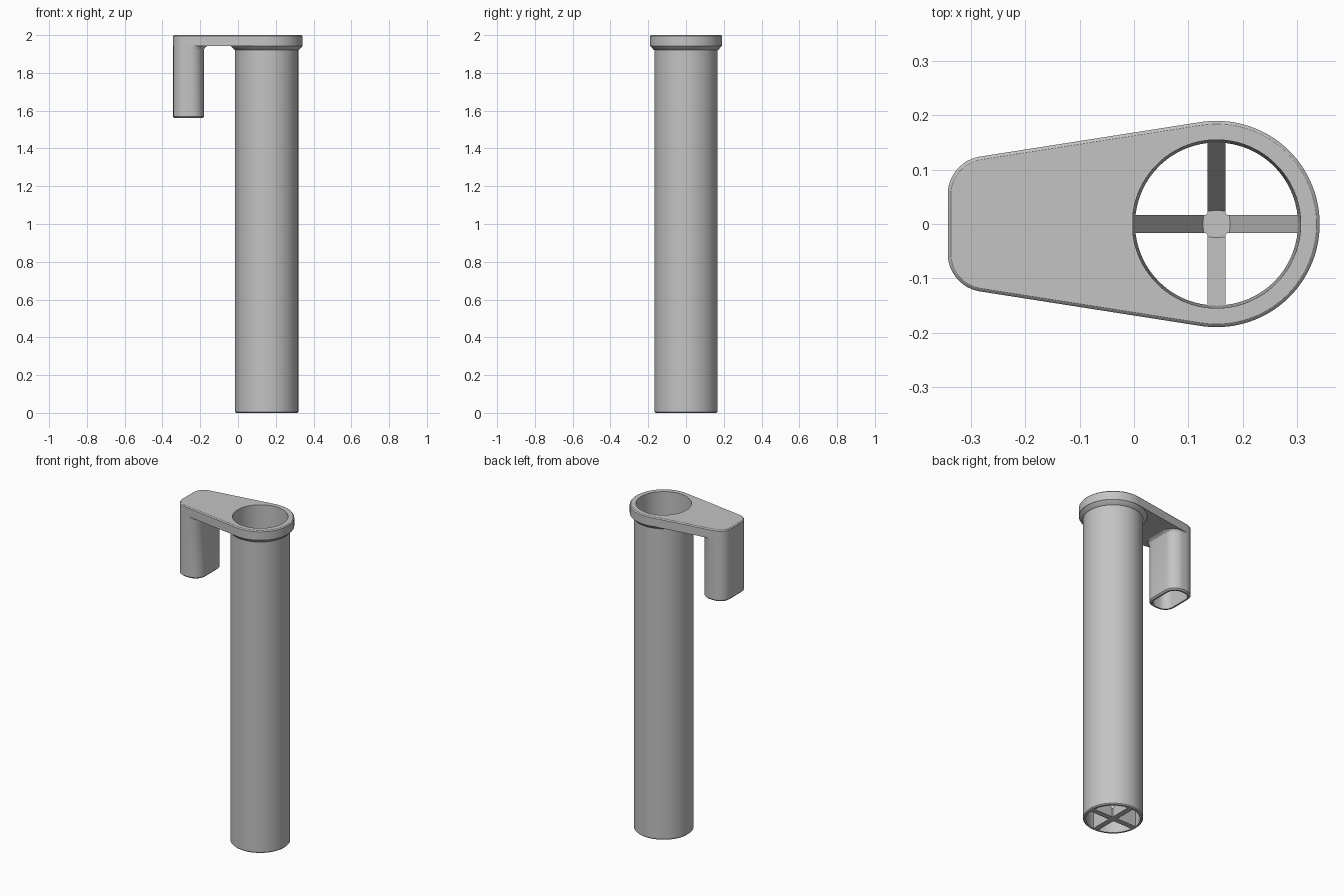
import bpy, bmesh
from math import cos, sin, pi, radians, atan2
from mathutils import Vector

if "Cube" in bpy.data.objects:
    bpy.data.objects.remove(bpy.data.objects["Cube"], do_unlink=True)

grey = bpy.data.materials.new("plain grey")
grey.use_nodes = True
grey.diffuse_color = (0.55, 0.55, 0.55, 1)
grey.node_tree.nodes["Principled BSDF"].inputs["Base Color"].default_value = (0.55, 0.55, 0.55, 1)

AXIS = 0.152                 # x of the tube axis
LEFT = -0.343                # x of the flat arm end
CORNER, FLAT = 0.07, 0.055   # arm end corner radius, half length of its flat
PLATE_Z = 1.942              # underside of the arm


def finish(name, bm):
    bmesh.ops.recalc_face_normals(bm, faces=bm.faces)
    mesh = bpy.data.meshes.new(name)
    bm.to_mesh(mesh)
    bm.free()
    mesh.materials.append(grey)
    obj = bpy.data.objects.new(name, mesh)
    bpy.context.collection.objects.link(obj)
    bpy.ops.object.select_all(action="DESELECT")
    obj.select_set(True)
    bpy.context.view_layer.objects.active = obj
    bpy.ops.object.shade_smooth_by_angle(angle=radians(30))
    return obj


def loft(name, rings, closed=True):
    """Skin (outline, z) rings in order; closed joins the last to the first."""
    bm = bmesh.new()
    loops = [[bm.verts.new((x, y, z)) for x, y in pts] for pts, z in rings]
    pairs = list(zip(loops, loops[1:]))
    if closed:
        pairs.append((loops[-1], loops[0]))
    else:
        bm.faces.new(loops[0])
        bm.faces.new(loops[-1])
    for a, b in pairs:
        n = len(a)
        for i in range(n):
            j = (i + 1) % n
            bm.faces.new((a[i], a[j], b[j], b[i]))
    return finish(name, bm)


def circle(r, n=96):
    return [(AXIS + r * cos(2 * pi * i / n), r * sin(2 * pi * i / n)) for i in range(n)]


def arc(cx, cy, r, a0, a1, n):
    return [(cx + r * cos(radians(a0 + (a1 - a0) * i / n)),
             cy + r * sin(radians(a0 + (a1 - a0) * i / n))) for i in range(n + 1)]


def between(a, b, n):
    a, b = Vector(a), Vector(b)
    return [tuple(a.lerp(b, i / n)) for i in range(1, n)]


def arm_outline(inset=0):
    """Large round end joined by tangents to a blunt, rounded end."""
    tangent, r, cx = 98.9, CORNER - inset, LEFT + CORNER
    big = arc(AXIS, 0, 0.19 - inset, -tangent, tangent, 64)
    upper = arc(cx, FLAT, r, tangent, 180, 12)
    lower = arc(cx, -FLAT, r, 180, 360 - tangent, 12)
    return (big + between(big[-1], upper[0], 24) + upper
            + lower + between(lower[-1], big[0], 24))


def leg_outline(inset=0, right=-0.18):
    r, x0, x1 = CORNER - inset, LEFT + CORNER, right - CORNER
    return (arc(x1, -FLAT, r, -90, 0, 12) + arc(x1, FLAT, r, 0, 90, 12)
            + arc(x0, FLAT, r, 90, 180, 12) + arc(x0, -FLAT, r, 180, 270, 12))


# Tapered open tube with a flared collar under the arm
profile = [(0.15, 0), (0.161, 0), (0.167, 0.006), (0.167, 1.92), (0.171, 1.922),
           (0.189, PLATE_Z), (0.1548, PLATE_Z)]
loft("tube", [(circle(r), z) for r, z in profile])

# Flat arm with the tube mouth cut through it
outline = arm_outline()
angles = [atan2(y, x - AXIS) for x, y in outline]
mouth = [[(AXIS + r * cos(a), r * sin(a)) for a in angles] for r in (0.155, 0.1548)]
loft("arm", [(outline, PLATE_Z), (outline, 1.994), (arm_outline(0.003), 1.998),
             (arm_outline(0.006), 2), (mouth[0], 2), (mouth[1], PLATE_Z)])

# Hollow hook leg, open at the bottom, with a small flare under the arm
loft("hook_leg", [(leg_outline(0.018), PLATE_Z), (leg_outline(0.018), 1.56),
                  (leg_outline(0.008), 1.56), (leg_outline(), 1.568),
                  (leg_outline(), 1.922), (leg_outline(right=-0.175), 1.934),
                  (leg_outline(right=-0.163), PLATE_Z)])

# Cross at the tube foot: four gussets rising to the wall round a short hub
loft("hub", [(circle(0.026, 48), 0), (circle(0.026, 48), 0.055)], closed=False)
for k, side in enumerate(("left", "back", "right", "front")):
    turn = k * pi / 2
    bm = bmesh.new()
    sides = []
    for w in (-0.0165, 0.0165):
        sides.append([bm.verts.new((AXIS + r * cos(turn) - w * sin(turn),
                                    r * sin(turn) + w * cos(turn), z))
                      for r, z in ((0, 0), (0.155, 0), (0.155, 0.27), (0.024, 0.054), (0, 0.054))])
    a, b = sides
    bm.faces.new(a)
    bm.faces.new(b)
    for i in range(len(a)):
        j = (i + 1) % len(a)
        bm.faces.new((a[i], a[j], b[j], b[i]))
    finish("foot_rib_" + side, bm)
